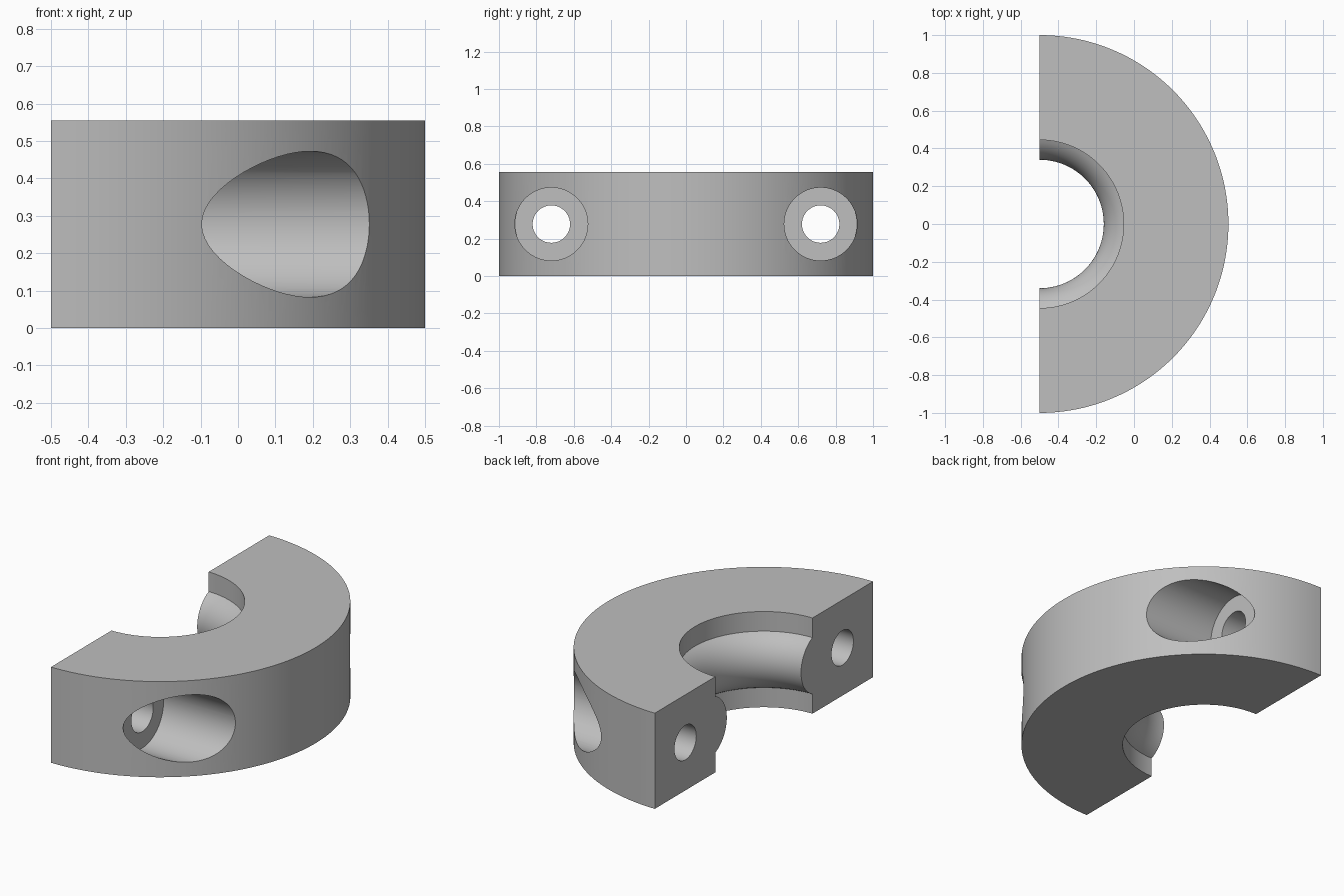
import bpy, bmesh, math
from mathutils import Vector, Matrix

cube = bpy.data.objects.get("Cube")
if cube:
    bpy.data.objects.remove(cube, do_unlink=True)

HEIGHT = 0.555
MID = HEIGHT / 2
CUT_X = -0.5          # flat split plane, also the ring's axis
OUTER, BORE, LIP = 1.0, 0.445, 0.34
BULGE = 0.18          # radius of the rounded bead inside the bore

grey = bpy.data.materials.new("light_grey")
grey.use_nodes = True
colour = (0.52, 0.52, 0.52, 1)
grey.diffuse_color = colour
grey.node_tree.nodes["Principled BSDF"].inputs["Base Color"].default_value = colour


def make_object(name, bm):
    bmesh.ops.recalc_face_normals(bm, faces=bm.faces)
    mesh = bpy.data.meshes.new(name)
    bm.to_mesh(mesh)
    bm.free()
    mesh.materials.append(grey)
    obj = bpy.data.objects.new(name, mesh)
    bpy.context.collection.objects.link(obj)
    return obj


def rod(name, radius, x0, x1, y):
    """Cylinder along x, used as a cutter."""
    bm = bmesh.new()
    place = Matrix.Translation(((x0 + x1) / 2, y, MID)) @ Matrix.Rotation(math.pi / 2, 4, 'Y')
    bmesh.ops.create_cone(bm, cap_ends=True, segments=64, radius1=radius,
                          radius2=radius, depth=x1 - x0, matrix=place)
    obj = make_object(name, bm)
    obj.hide_render = True
    return obj


# Half ring: block section with a rounded bead on its inner wall, swept half a turn
center = LIP + BULGE
half = math.acos((center - BORE) / BULGE)
steps = 24
profile = [(BORE, 0), (OUTER, 0), (OUTER, HEIGHT), (BORE, HEIGHT)]
for i in range(steps + 1):
    a = half - 2 * half * i / steps
    profile.append((center - BULGE * math.cos(a), MID + BULGE * math.sin(a)))

bm = bmesh.new()
section = bm.faces.new([bm.verts.new((CUT_X, -r, z)) for r, z in profile])
bmesh.ops.spin(bm, geom=[section] + section.edges[:] + section.verts[:],
               cent=(CUT_X, 0, 0), axis=(0, 0, 1), angle=math.pi,
               steps=96, use_duplicate=False)
if not any(len(f.verts) > 4 and f.calc_center_median().y < 0 for f in bm.faces):
    bm.faces.new([v for v in bm.verts[:len(profile)]])
clamp = make_object("clamp_half", bm)

# Screw holes with wide counterbores opening through the curved side
cutters = []
for side, y in (("right", -0.72), ("left", 0.72)):
    cutters.append(rod(side + "_screw_hole", 0.1, -0.7, 0.7, y))
    cutters.append(rod(side + "_counterbore", 0.195, -0.11, 0.7, y))

bpy.ops.object.select_all(action='DESELECT')
bpy.context.view_layer.objects.active = clamp
clamp.select_set(True)
for cutter in cutters:
    mod = clamp.modifiers.new(cutter.name, 'BOOLEAN')
    mod.operation = 'DIFFERENCE'
    mod.solver = 'EXACT'
    mod.object = cutter
    bpy.ops.object.modifier_apply(modifier=mod.name)
for cutter in cutters:
    bpy.data.objects.remove(cutter, do_unlink=True)

bpy.ops.object.shade_smooth_by_angle(angle=math.radians(30))
